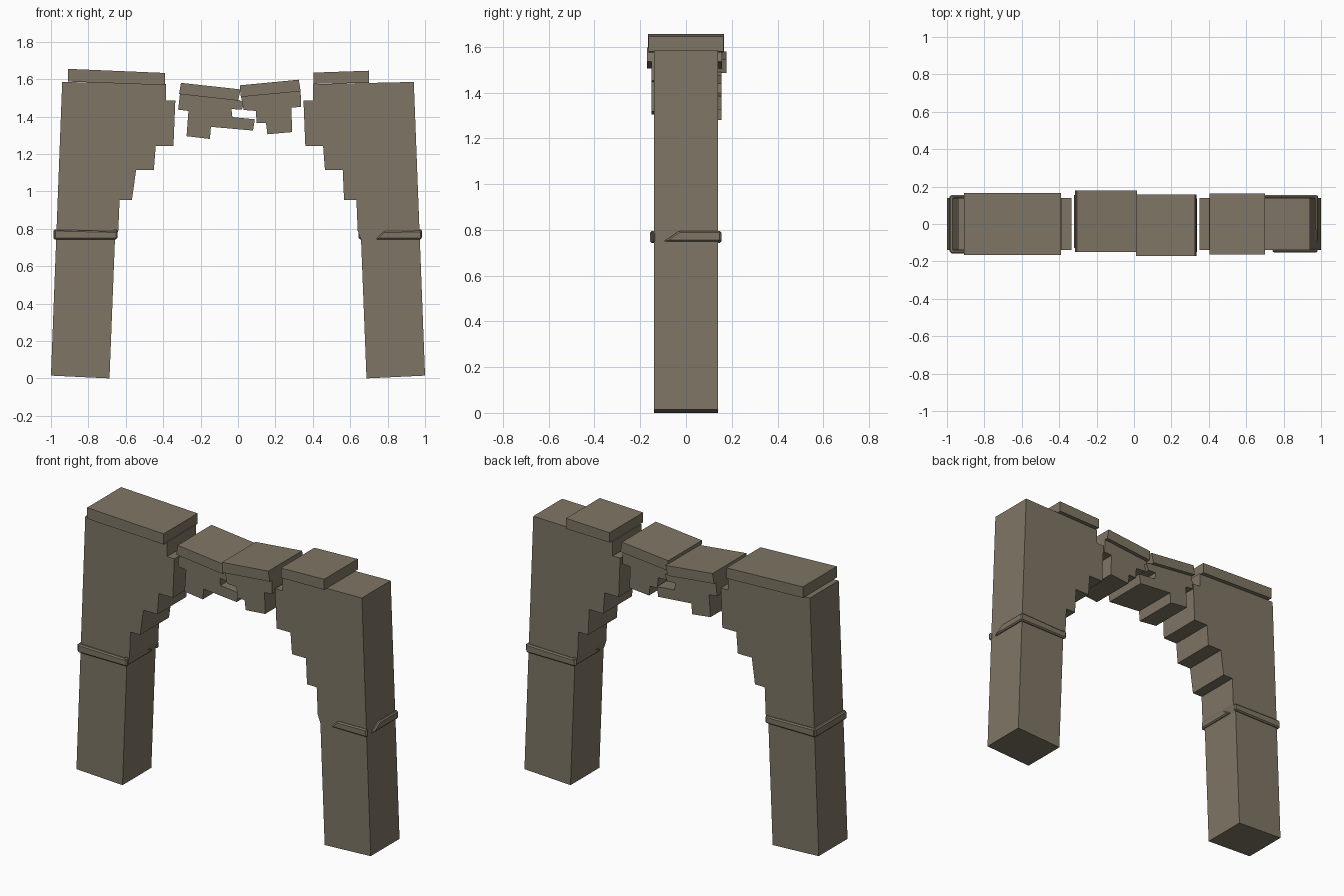
import bpy, bmesh
from mathutils import Vector

cube = bpy.data.objects.get("Cube")
if cube:
    bpy.data.objects.remove(cube, do_unlink=True)

stone = bpy.data.materials.new("weathered stone")
stone.use_nodes = True
colour = (0.21, 0.18, 0.13, 1)
stone.diffuse_color = colour
bsdf = stone.node_tree.nodes["Principled BSDF"]
bsdf.inputs["Base Color"].default_value = colour
bsdf.inputs["Roughness"].default_value = 0.9


def prism(name, outline, lo, hi, axis="y", bevel=0):
    """Extrude an outline (x, z) along y, or (y, z) along x."""
    bm = bmesh.new()

    def point(u, z, d):
        return Vector((u, d, z)) if axis == "y" else Vector((d, u, z))

    face = bm.faces.new([bm.verts.new(point(u, z, lo)) for u, z in outline])
    ext = bmesh.ops.extrude_face_region(bm, geom=[face])
    moved = [v for v in ext["geom"] if isinstance(v, bmesh.types.BMVert)]
    bmesh.ops.translate(bm, verts=moved, vec=point(0, 0, hi - lo))
    bmesh.ops.recalc_face_normals(bm, faces=bm.faces)
    mesh = bpy.data.meshes.new(name)
    bm.to_mesh(mesh)
    bm.free()
    mesh.materials.append(stone)
    obj = bpy.data.objects.new(name, mesh)
    bpy.context.collection.objects.link(obj)
    if bevel:
        mod = obj.modifiers.new("chipped edge", "BEVEL")
        mod.width = bevel
        mod.segments = 1
    return obj


# Leaning pillars with stepped corbels on the inner side
pillar = [(0.687, 0), (1, 0.015), (0.94, 1.585), (0.4, 1.573), (0.4, 1.485),
          (0.35, 1.485), (0.36, 1.243), (0.455, 1.243), (0.465, 1.113),
          (0.56, 1.113), (0.567, 0.955), (0.633, 0.955), (0.64, 0.79), (0.658, 0.74)]
prism("left_pillar", pillar, -0.14, 0.14)
gap = 0.015  # the other pillar reaches slightly further inward at the top
prism("right_pillar", [(-x + (gap if z > 1.1 and x < 0.6 else 0), z) for x, z in pillar],
      -0.14, 0.14)

# Capping slabs
prism("left_cap", [(0.405, 1.575), (0.7, 1.58), (0.7, 1.645), (0.405, 1.635)], -0.163, 0.163)
prism("right_cap", [(-0.91, 1.587), (-0.39, 1.568), (-0.39, 1.633), (-0.91, 1.655)],
      -0.165, 0.165)

# Broken, sagging middle of the arch
prism("right_span_slab", [(-0.315, 1.52), (0.0, 1.485), (0.015, 1.545), (-0.305, 1.58)],
      -0.15, 0.178)
prism("right_span_body",
      [(-0.31, 1.525), (-0.32, 1.437), (-0.265, 1.43), (-0.275, 1.295), (-0.15, 1.28),
       (-0.145, 1.345), (0.08, 1.325), (0.09, 1.385), (-0.03, 1.397), (-0.035, 1.44),
       (0.02, 1.437), (0.035, 1.475), (0.0, 1.49)], -0.127, 0.155)
prism("left_span_slab", [(0.015, 1.505), (0.335, 1.535), (0.325, 1.597), (0.01, 1.567)],
      -0.17, 0.158)
prism("left_span_body",
      [(0.015, 1.51), (0.03, 1.435), (0.095, 1.43), (0.1, 1.365), (0.15, 1.365),
       (0.157, 1.305), (0.29, 1.317), (0.285, 1.447), (0.337, 1.452), (0.335, 1.535)],
      -0.15, 0.135)

# Moulding bands around the pillars, worn away in places
low, high = 0.743, 0.795
long_band = [(0.645, low), (0.982, low), (0.982, high), (0.645, high - 0.008)]
worn_band = [(0.735, low), (0.982, low), (0.982, high - 0.005), (0.78, high - 0.008)]
side_band = [(-0.153, low), (0.153, low), (0.153, high), (-0.153, high)]
worn_side = [(-0.1, low + 0.005), (0.153, low + 0.005), (0.153, high), (-0.03, high)]


def mirror(outline):
    return [(-x, z) for x, z in outline]


prism("left_front_band", worn_band, -0.153, -0.135, bevel=0.007)
prism("left_back_band", long_band, 0.135, 0.155, bevel=0.007)
prism("left_outer_band", worn_side, 0.96, 0.985, "x", 0.007)
prism("left_inner_band", worn_side, 0.643, 0.67, "x", 0.007)
prism("right_front_band", mirror(long_band), -0.157, -0.135, bevel=0.007)
prism("right_back_band", mirror(long_band), 0.135, 0.155, bevel=0.007)
prism("right_outer_band", side_band, -0.987, -0.96, "x", 0.007)
prism("right_inner_band", mirror(worn_side), -0.67, -0.643, "x", 0.007)
